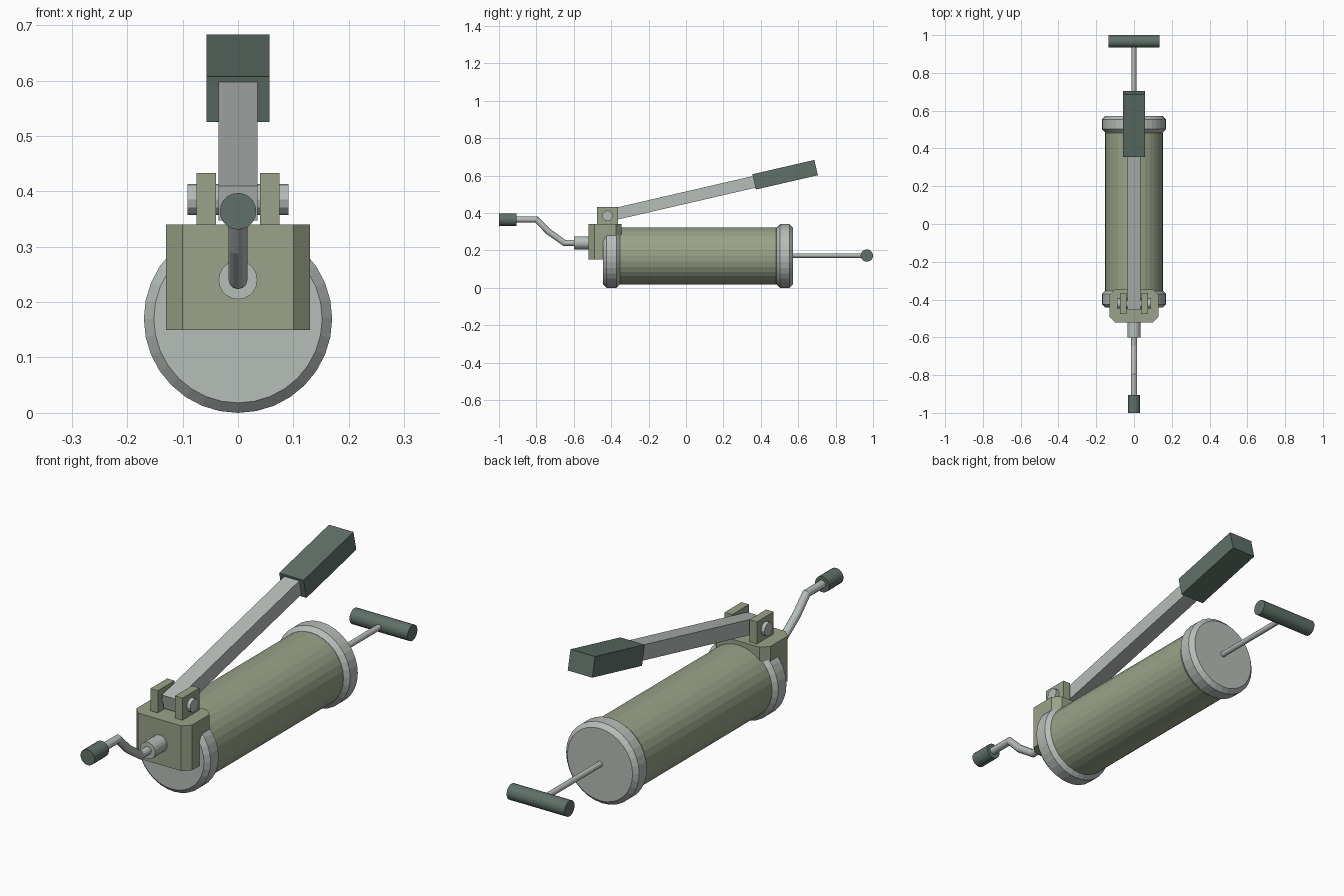
import bpy, bmesh, math
from mathutils import Matrix, Vector

cube = bpy.data.objects.get("Cube")
if cube:
    bpy.data.objects.remove(cube, do_unlink=True)


def material(name, rgb):
    m = bpy.data.materials.new(name)
    m.use_nodes = True
    m.diffuse_color = (*rgb, 1)
    m.node_tree.nodes["Principled BSDF"].inputs["Base Color"].default_value = (*rgb, 1)
    return m


OLIVE = material("olive paint", (0.32, 0.365, 0.25))
METAL = material("light metal", (0.47, 0.51, 0.485))
GRIP = material("dark green grip", (0.115, 0.165, 0.14))


def finish(name, bm, mat):
    bmesh.ops.recalc_face_normals(bm, faces=bm.faces)
    mesh = bpy.data.meshes.new(name)
    bm.to_mesh(mesh)
    bm.free()
    mesh.materials.append(mat)
    ob = bpy.data.objects.new(name, mesh)
    bpy.context.collection.objects.link(ob)
    return ob


def cylinder(name, mat, start, end, radius, sides, chamfer=0):
    """Cylinder between two points, with optional chamfered rims."""
    a, b = Vector(start), Vector(end)
    bm = bmesh.new()
    bmesh.ops.create_cone(bm, cap_ends=True, segments=sides, radius1=radius,
                          radius2=radius, depth=(b - a).length)
    if chamfer:
        rims = [e for e in bm.edges if abs(e.verts[0].co.z - e.verts[1].co.z) < 1e-5]
        bmesh.ops.bevel(bm, geom=rims, offset=chamfer, segments=1, affect='EDGES')
    turn = (b - a).to_track_quat('Z', 'Y').to_matrix().to_4x4()
    bm.transform(Matrix.Translation((a + b) / 2) @ turn)
    return finish(name, bm, mat)


def box(name, mat, centre, size, tilt=0, chamfer=0):
    """Box tilted about x, with optional chamfered upright edges."""
    bm = bmesh.new()
    bmesh.ops.create_cube(bm, size=1)
    bm.transform(Matrix.Diagonal((*size, 1)))
    if chamfer:
        upright = [e for e in bm.edges if abs(e.verts[0].co.z - e.verts[1].co.z) > 1e-5]
        bmesh.ops.bevel(bm, geom=upright, offset=chamfer, segments=1, affect='EDGES')
    bm.transform(Matrix.Translation(centre) @ Matrix.Rotation(tilt, 4, 'X'))
    return finish(name, bm, mat)


# Barrel with a chamfered cap at each end
AXIS = 0.17
cylinder("barrel", OLIVE, (0, -0.365, AXIS), (0, 0.492, AXIS), 0.153, 32, 0.01)
cylinder("front_cap", METAL, (0, -0.443, AXIS), (0, -0.353, AXIS), 0.17, 32, 0.018)
cylinder("back_cap", METAL, (0, 0.485, AXIS), (0, 0.572, AXIS), 0.17, 32, 0.018)

# Head block carrying the lever hinge
box("head_block", OLIVE, (0, -0.433, 0.245), (0.26, 0.175, 0.19), chamfer=0.03)
for side, label in ((1, "left"), (-1, "right")):
    box(label + "_hinge_ear", OLIVE, (side * 0.0575, -0.42, 0.384), (0.035, 0.112, 0.098))
PIVOT = Vector((0, -0.42, 0.385))
cylinder("hinge_pin", METAL, PIVOT - Vector((0.091, 0, 0)),
         PIVOT + Vector((0.091, 0, 0)), 0.028, 12)

# Pump lever and its grip, rising towards the back
TILT = math.radians(13)
ALONG = Vector((0, math.cos(TILT), math.sin(TILT)))
box("lever", METAL, PIVOT + ALONG * 0.42, (0.07, 0.9, 0.064), TILT)
box("lever_grip", GRIP, PIVOT + ALONG * 0.975, (0.114, 0.34, 0.084), TILT)

# Front outlet: collar, bent tube and nozzle
cylinder("outlet_collar", METAL, (0, -0.6, 0.24), (0, -0.5, 0.24), 0.035, 20)
curve = bpy.data.curves.new("bent_tube", 'CURVE')
curve.dimensions = '3D'
curve.bevel_depth = 0.017
curve.bevel_resolution = 4
curve.use_fill_caps = True
path = [(-0.56, 0.24), (-0.65, 0.24), (-0.735, 0.3), (-0.8, 0.365), (-0.95, 0.365)]
spline = curve.splines.new('POLY')
spline.points.add(len(path) - 1)
for point, (y, z) in zip(spline.points, path):
    point.co = (0, y, z, 1)
spline.use_smooth = False
curve.materials.append(METAL)
tube = bpy.data.objects.new("bent_tube", curve)
bpy.context.collection.objects.link(tube)
bpy.ops.object.select_all(action='DESELECT')
tube.select_set(True)
bpy.context.view_layer.objects.active = tube
bpy.ops.object.convert(target='MESH')
cylinder("nozzle", GRIP, (0, -1, 0.364), (0, -0.905, 0.364), 0.033, 20)

# Plunger rod and its cross handle
cylinder("plunger_rod", METAL, (0, 0.56, 0.172), (0, 0.96, 0.172), 0.012, 12)
cylinder("plunger_handle", GRIP, (-0.135, 0.967, 0.172), (0.135, 0.967, 0.172), 0.033, 20)
